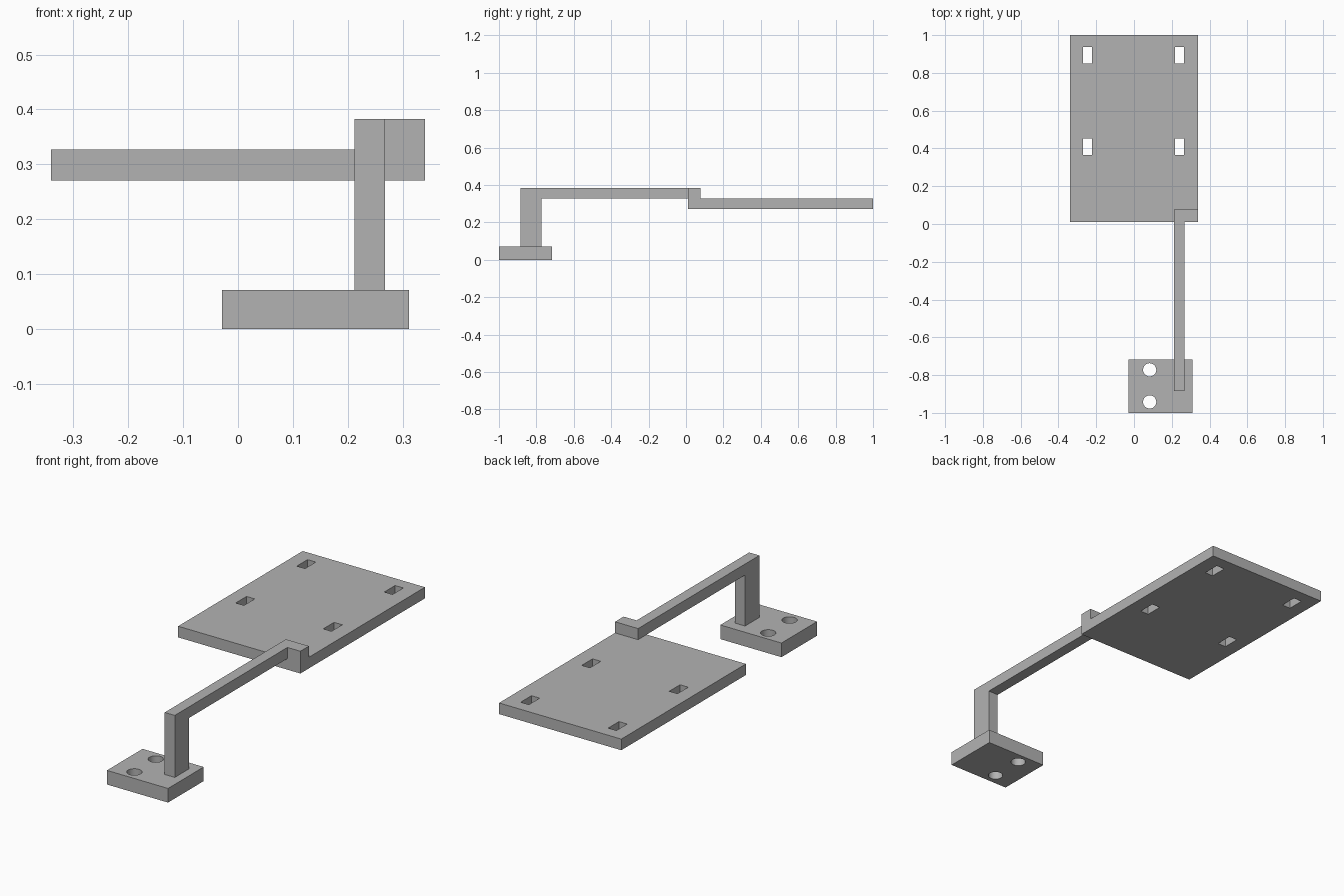
import bpy
import bmesh
from mathutils import Matrix, Vector

cube = bpy.data.objects.get("Cube")
if cube:
    bpy.data.objects.remove(cube, do_unlink=True)

grey = bpy.data.materials.new("plain_grey")
grey.use_nodes = True
GREY = (0.45, 0.45, 0.45, 1)
grey.diffuse_color = GREY
grey.node_tree.nodes["Principled BSDF"].inputs["Base Color"].default_value = GREY


def finish(name, bm):
    bmesh.ops.recalc_face_normals(bm, faces=bm.faces)
    mesh = bpy.data.meshes.new(name)
    bm.to_mesh(mesh)
    bm.free()
    mesh.materials.append(grey)
    obj = bpy.data.objects.new(name, mesh)
    bpy.context.scene.collection.objects.link(obj)
    return obj


def add_box(bm, low, high):
    low, high = Vector(low), Vector(high)
    place = Matrix.Translation((low + high) / 2) @ Matrix.Diagonal((*(high - low), 1))
    bmesh.ops.create_cube(bm, size=1, matrix=place)


def box(name, low, high):
    bm = bmesh.new()
    add_box(bm, low, high)
    return finish(name, bm)


def side_profile(name, points, x0, x1):
    """Extrude a (y, z) outline from x0 to x1."""
    bm = bmesh.new()
    face = bm.faces.new([bm.verts.new((x0, y, z)) for y, z in points])
    grown = bmesh.ops.extrude_face_region(bm, geom=[face])["geom"]
    verts = [g for g in grown if isinstance(g, bmesh.types.BMVert)]
    bmesh.ops.translate(bm, verts=verts, vec=(x1 - x0, 0, 0))
    return finish(name, bm)


def cut(target, cutter):
    cutter.hide_render = True
    cutter.hide_viewport = True
    cutter.display_type = 'WIRE'
    mod = target.modifiers.new("holes", 'BOOLEAN')
    mod.operation = 'DIFFERENCE'
    mod.solver = 'EXACT'
    mod.object = cutter
    # Bake the cut and drop the helper
    deps = bpy.context.evaluated_depsgraph_get()
    baked = bpy.data.meshes.new_from_object(target.evaluated_get(deps))
    target.modifiers.clear()
    target.data = baked
    bpy.data.objects.remove(cutter, do_unlink=True)


# Shared levels
PLATE_LOW, PLATE_TOP, ARM_TOP = 0.271, 0.327, 0.383
BASE_TOP = 0.071
ARM_X0, ARM_X1, EDGE_X = 0.212, 0.268, 0.34
PLATE_FRONT, TAB_BACK = 0.01, 0.078

# Mounting plate with four slots
plate = box("mounting_plate", (-EDGE_X, PLATE_FRONT, PLATE_LOW), (EDGE_X, 1, PLATE_TOP))
bm = bmesh.new()
for x in (-0.246, 0.241):
    for y in (0.409, 0.894):
        add_box(bm, (x - 0.023, y - 0.043, 0.2), (x + 0.023, y + 0.043, 0.4))
cut(plate, finish("slot_cutter", bm))

# Foot with two round bolt holes
foot = box("foot", (-0.029, -1, 0), (0.311, -0.717, BASE_TOP))
bm = bmesh.new()
for y in (-0.942, -0.772):
    bmesh.ops.create_cone(bm, cap_ends=True, segments=40, radius1=0.035, radius2=0.035,
                          depth=0.3, matrix=Matrix.Translation((0.083, y, 0)))
cut(foot, finish("bolt_hole_cutter", bm))
bpy.ops.object.select_all(action='DESELECT')
foot.select_set(True)
bpy.context.view_layer.objects.active = foot
bpy.ops.object.shade_smooth_by_angle()

# Post and arm in one bent bar, resting on the plate
side_profile("post_and_arm", [
    (-0.885, BASE_TOP), (-0.772, BASE_TOP), (-0.772, PLATE_TOP),
    (TAB_BACK, PLATE_TOP), (TAB_BACK, ARM_TOP), (-0.885, ARM_TOP),
], ARM_X0, ARM_X1)

# Tab that turns the arm out to the plate's edge
box("arm_tab", (ARM_X1, PLATE_FRONT, PLATE_TOP), (EDGE_X, TAB_BACK, ARM_TOP))
